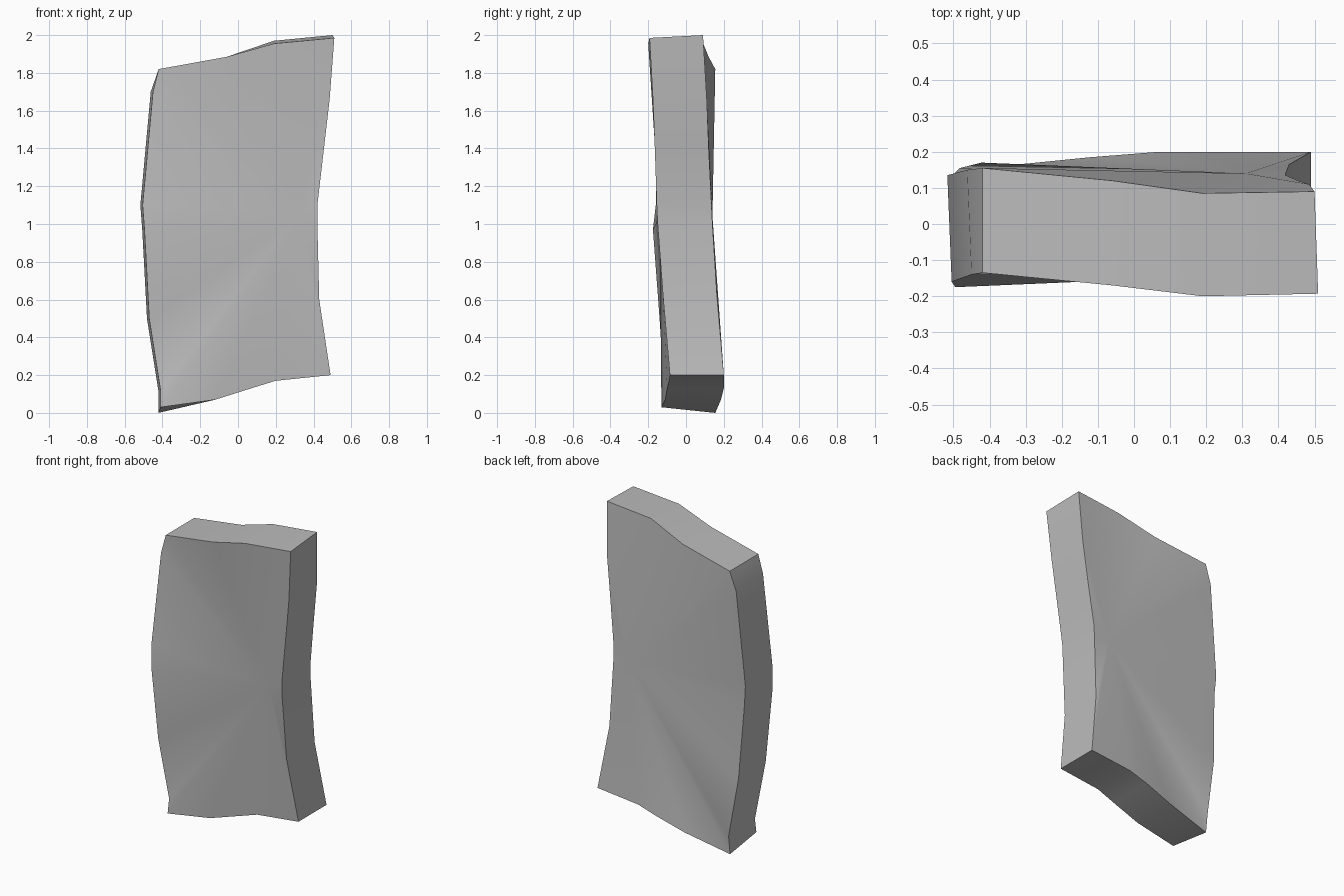
import bpy
import bmesh
import math

# Remove the default cube
cube = bpy.data.objects.get("Cube")
if cube:
    bpy.data.objects.remove(cube, do_unlink=True)


def make_material(name, colour):
    material = bpy.data.materials.new(name)
    material.use_nodes = True
    material.diffuse_color = colour
    material.node_tree.nodes["Principled BSDF"].inputs["Base Color"].default_value = colour
    return material


# Slab outline: x, z, front depth, back depth
bottom_edge = [(-.41, .03, -.13, .155), (-.12, .07, -.11, .185),
               (.07, .13, -.1, .2), (.2, .17, -.09, .2)]
right_edge = [(.49, .2, -.085, .2), (.43, .6, -.12, .165), (.42, 1, -.15, .14),
              (.42, 1.1, -.155, .135), (.455, 1.4, -.165, .12), (.485, 1.66, -.175, .11)]
top_edge = [(.51, 1.985, -.193, .09), (.19, 1.955, -.2, .085),
            (-.06, 1.885, -.17, .12), (-.42, 1.82, -.135, .155)]
left_edge = [(-.45, 1.7, -.14, .15), (-.505, 1.1, -.16, .135),
             (-.495, .97, -.175, .13), (-.47, .5, -.14, .155), (-.41, .12, -.115, .17)]
outline = bottom_edge + right_edge + top_edge + left_edge
corner = len(bottom_edge) + len(right_edge)


def back_point(x, z, depth):
    """Slightly skew the rear rim relative to the front rim."""
    shift_x = -.012 if x < -.4 and z < 1.8 else 0
    if x > .5:
        shift_x = -.01
    shift_z = .015 if z > 1.9 else (-.03 if z < .05 else 0)
    return (x + shift_x, depth, z + shift_z)


bm = bmesh.new()
front = [bm.verts.new((x, yf, z)) for x, z, yf, yb in outline]
back = [bm.verts.new(back_point(x, z, yb)) for x, z, yf, yb in outline]
front_hub = bm.verts.new((.32, -.14, 1.04))
back_hub = bm.verts.new((.31, .14, 1.04))


def fan(hub, rim):
    for a, b in zip(rim, rim[1:] + rim[:1]):
        bm.faces.new((hub, a, b))


# Front face, chipped back face and rim walls
fan(front_hub, front)
fan(back_hub, back[:corner] + back[corner + 1:])
bm.faces.new(back[corner - 1:corner + 2])
count = len(outline)
for i in range(count):
    j = (i + 1) % count
    bm.faces.new((front[i], back[i], back[j], front[j]))
bmesh.ops.recalc_face_normals(bm, faces=bm.faces)

mesh = bpy.data.meshes.new("stone_slab")
bm.to_mesh(mesh)
bm.free()
mesh.materials.append(make_material("stone grey", (.5, .5, .5, 1)))
slab = bpy.data.objects.new("stone_slab", mesh)
bpy.context.collection.objects.link(slab)

# Soft creases on the faces, sharp rim
bpy.ops.object.select_all(action='DESELECT')
slab.select_set(True)
bpy.context.view_layer.objects.active = slab
bpy.ops.object.shade_smooth_by_angle(angle=math.radians(30))
